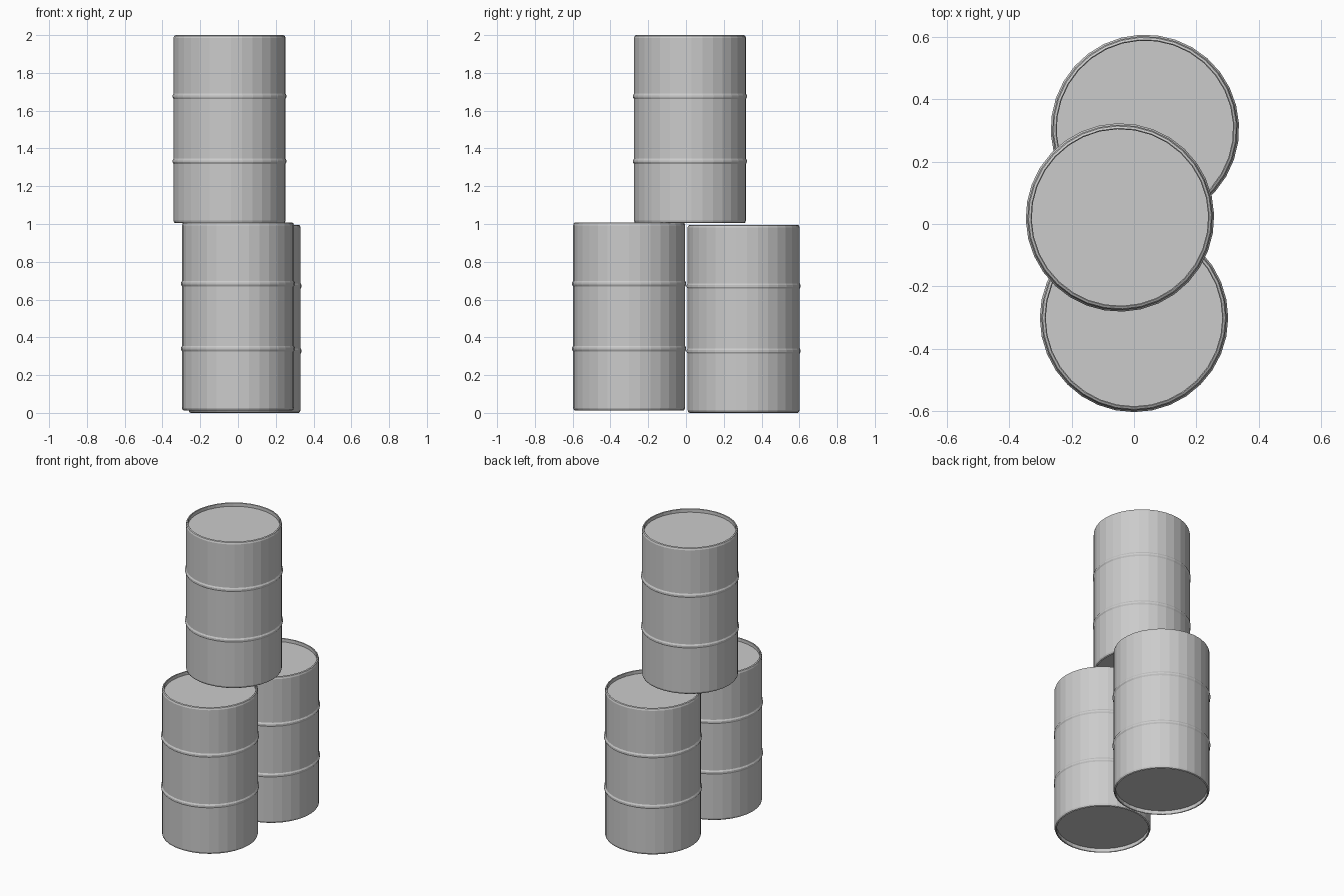
import bpy, bmesh, math

if "Cube" in bpy.data.objects:
    bpy.data.objects.remove(bpy.data.objects["Cube"])

SIDES = 32
R = 0.297

grey = bpy.data.materials.new("drum grey")
grey.diffuse_color = (0.6, 0.6, 0.6, 1)
grey.use_nodes = True
grey.node_tree.nodes["Principled BSDF"].inputs["Base Color"].default_value = grey.diffuse_color


def rib(z):
    # rolled hoop in the side wall
    return [(R, z - 0.014), (R + 0.005, z - 0.005), (R + 0.005, z + 0.005), (R, z + 0.014)]


def drum(name, x, y, z, turn, height=0.996):
    # profile from recessed base centre, up the wall, to recessed lid centre
    profile = [(0.283, 0.027), (0.283, 0.003), (0.286, 0), (0.293, 0.004), (R, 0.015)]
    profile += rib(0.328) + rib(0.672)
    profile += [(R, height - 0.015), (0.293, height - 0.004), (0.286, height),
                (0.283, height - 0.003), (0.283, height - 0.025)]
    bm = bmesh.new()
    rings = []
    for r, h in profile:
        rings.append([bm.verts.new((r * math.cos(2 * math.pi * i / SIDES),
                                    r * math.sin(2 * math.pi * i / SIDES), h))
                      for i in range(SIDES)])
    for a, b in zip(rings, rings[1:]):
        for i in range(SIDES):
            j = (i + 1) % SIDES
            bm.faces.new((a[i], a[j], b[j], b[i]))
    # base and lid
    bm.faces.new(list(reversed(rings[0])))
    bm.faces.new(rings[-1])
    mesh = bpy.data.meshes.new(name)
    bm.to_mesh(mesh)
    bm.free()
    mesh.materials.append(grey)
    ob = bpy.data.objects.new(name, mesh)
    ob.location = (x, y, z)
    ob.rotation_euler[2] = turn
    bpy.context.collection.objects.link(ob)


drum("front_drum", 0.0, -0.301, 0.012, 0.0)
drum("back_drum", 0.035, 0.305, 0.0, 0.06)
drum("top_drum", -0.045, 0.021, 1.004, 0.03)
